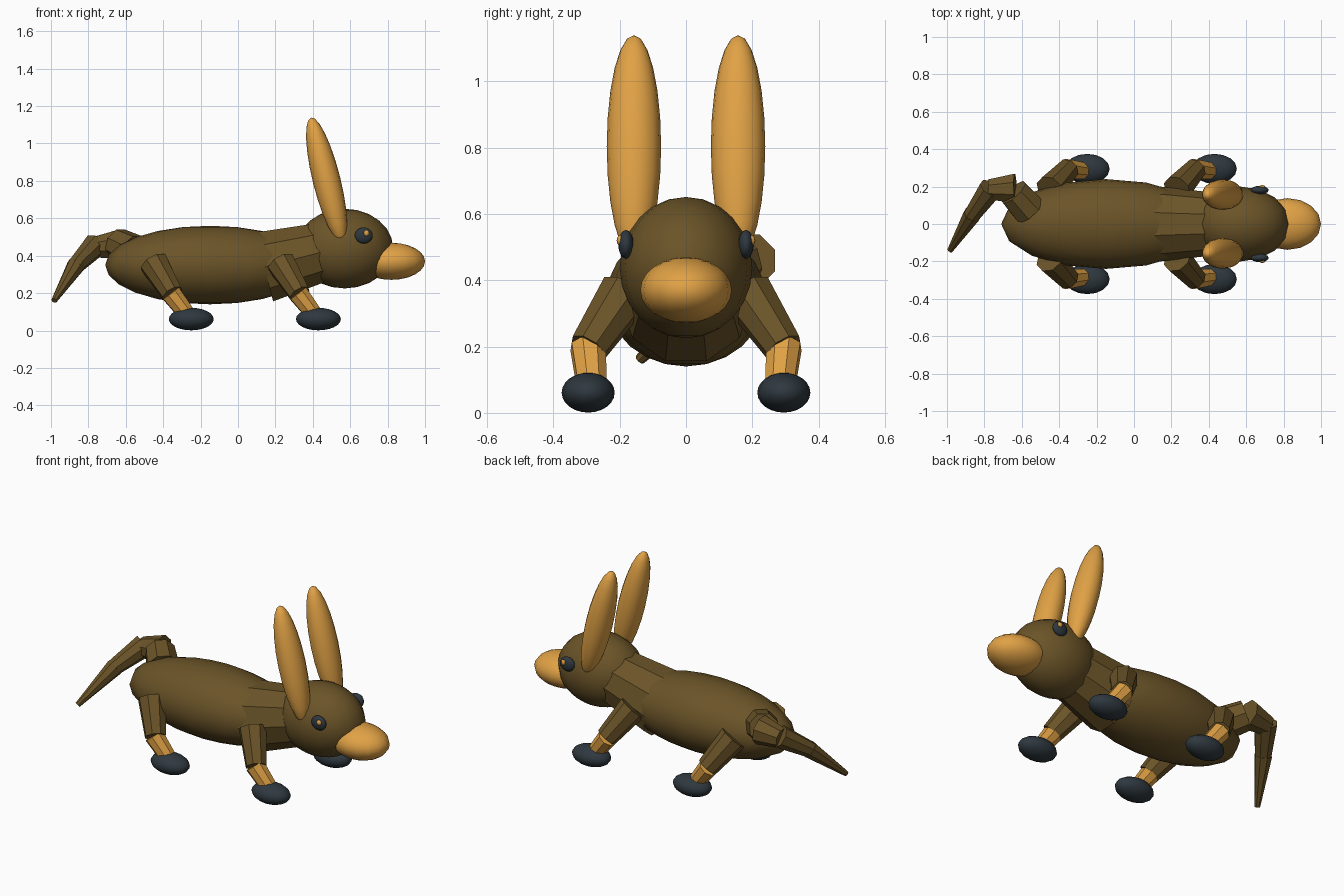
import bpy, bmesh, math
from mathutils import Vector, Matrix

cube = bpy.data.objects.get("Cube")
if cube:
    bpy.data.objects.remove(cube, do_unlink=True)


def material(name, rgb):
    mat = bpy.data.materials.new(name)
    mat.use_nodes = True
    mat.diffuse_color = (*rgb, 1)
    bsdf = next(n for n in mat.node_tree.nodes if n.type == 'BSDF_PRINCIPLED')
    bsdf.inputs["Base Color"].default_value = (*rgb, 1)
    return mat


brown = material("brown fur", (0.145, 0.088, 0.021))
tan = material("tan fur", (0.75, 0.36, 0.06))
slate = material("dark slate", (0.028, 0.040, 0.050))


def finish(bm, name, mat, smooth):
    mesh = bpy.data.meshes.new(name)
    for face in bm.faces:
        face.smooth = smooth
    bm.to_mesh(mesh)
    bm.free()
    mesh.materials.append(mat)
    obj = bpy.data.objects.new(name, mesh)
    bpy.context.collection.objects.link(obj)
    return obj


def ellipsoid(name, centre, radii, mat, tilt=0, segments=16, rings=12):
    """Smooth stretched sphere, tilted about the y axis."""
    bm = bmesh.new()
    matrix = (Matrix.Translation(centre) @ Matrix.Rotation(tilt, 4, 'Y')
              @ Matrix.Diagonal((*radii, 1)))
    bmesh.ops.create_uvsphere(bm, u_segments=segments, v_segments=rings,
                              radius=1, matrix=matrix)
    return finish(bm, name, mat, True)


def limb(name, start, end, r1, r2, mat, sides=8):
    """Flat-shaded tapered prism from start to end."""
    a, b = Vector(start), Vector(end)
    axis = b - a
    matrix = (Matrix.Translation((a + b) / 2)
              @ axis.to_track_quat('Z', 'Y').to_matrix().to_4x4()
              @ Matrix.Rotation(math.pi / sides, 4, 'Z'))
    bm = bmesh.new()
    bmesh.ops.create_cone(bm, cap_ends=True, segments=sides, radius1=r1,
                          radius2=r2, depth=axis.length, matrix=matrix)
    return finish(bm, name, mat, False)


# Body, neck and head
ellipsoid("body", (-0.15, 0, 0.35), (0.56, 0.24, 0.21), brown)
limb("neck", (0.14, 0, 0.34), (0.45, 0, 0.42), 0.2, 0.165, brown, sides=10)
ellipsoid("head", (0.57, 0, 0.438), (0.26, 0.2, 0.213), brown)
ellipsoid("snout", (0.82, 0, 0.37), (0.18, 0.138, 0.099), tan)

# Paired parts on both flanks
for side, flank in ((-1, "near"), (1, "far")):
    ellipsoid(f"{flank}_ear", (0.474, side * 0.157, 0.803),
              (0.074, 0.082, 0.346), tan, tilt=math.radians(-14))
    ellipsoid(f"{flank}_eye", (0.672, side * 0.181, 0.508),
              (0.048, 0.023, 0.043), slate)
    ellipsoid(f"{flank}_eye_glint", (0.686, side * 0.199, 0.52),
              (0.016, 0.01, 0.016), tan, segments=8, rings=6)
    # Legs share one design, shifted along the body
    for x, end in ((-0.35, "hind"), (0.33, "front")):
        name = f"{flank}_{end}"
        y = side * 0.295
        limb(f"{name}_upper_leg", (x - 0.1, side * 0.185, 0.36),
             (x, y, 0.195), 0.08, 0.06, brown)
        limb(f"{name}_lower_leg", (x - 0.01, y, 0.2),
             (x + 0.09, side * 0.283, 0.07), 0.056, 0.046, tan)
        ellipsoid(f"{name}_foot", (x + 0.1, y, 0.061),
                  (0.12, 0.08, 0.06), slate)

# Tail segments, curling sideways and then down
tail = (
    ((-0.555, 0.07, 0.42), (-0.645, 0.17, 0.465), 0.095, 0.085),
    ((-0.635, 0.19, 0.46), (-0.775, 0.185, 0.445), 0.085, 0.058),
    ((-0.765, 0.19, 0.455), (-0.875, 0.035, 0.34), 0.066, 0.045),
    ((-0.865, 0.05, 0.35), (-0.983, -0.14, 0.16), 0.05, 0.016),
)
for i, (start, end, r1, r2) in enumerate(tail, 1):
    limb(f"tail_segment_{i}", start, end, r1, r2, brown)
